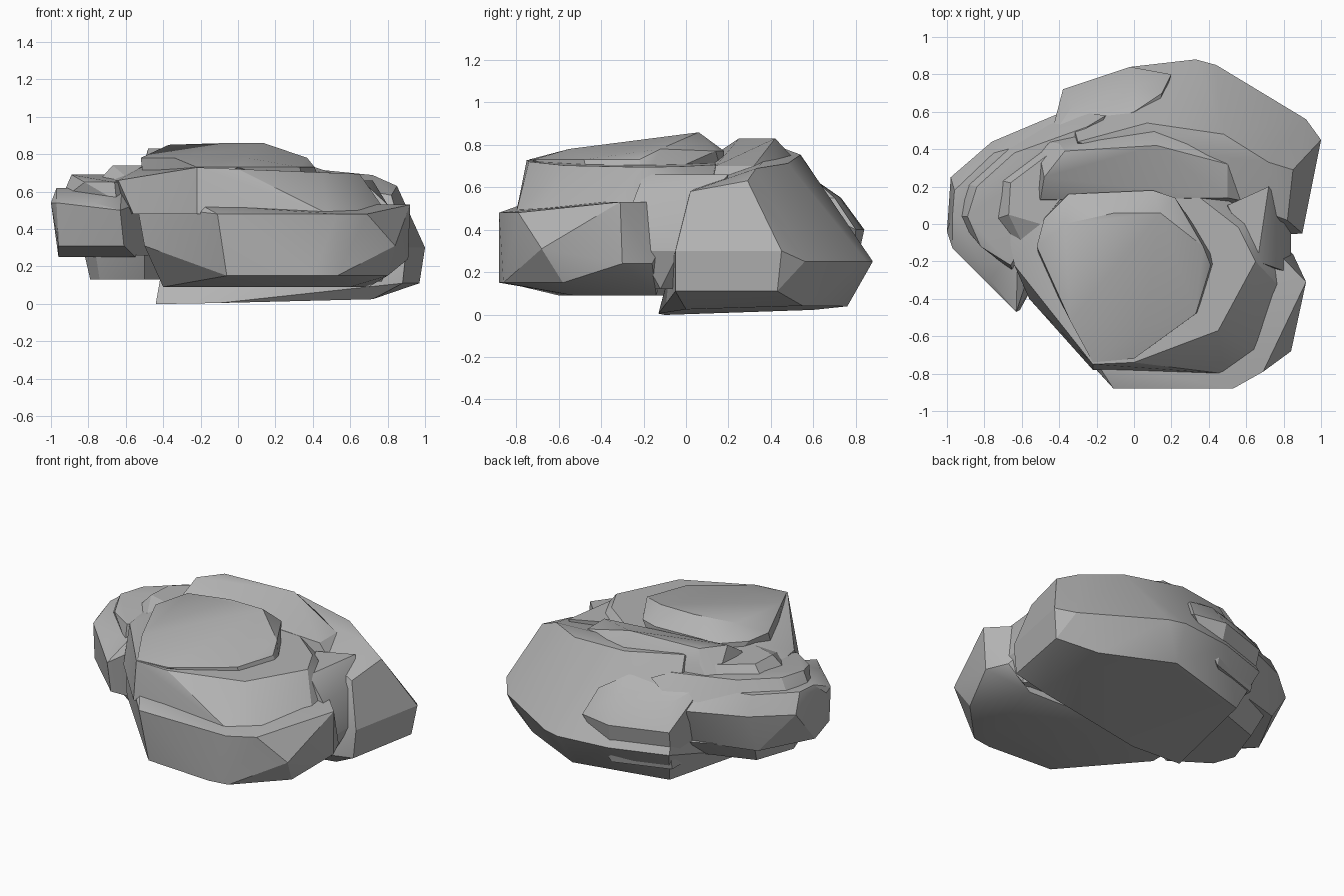
import bpy
import bmesh
import math

# Remove the default object
default_cube = bpy.data.objects.get("Cube")
if default_cube is not None:
    bpy.data.objects.remove(default_cube, do_unlink=True)

# Single stone colour
STONE_COLOUR = (0.45, 0.45, 0.45, 1.0)
stone = bpy.data.materials.new("stone_grey")
stone.use_nodes = True
stone.diffuse_color = STONE_COLOUR
shader = stone.node_tree.nodes["Principled BSDF"]
shader.inputs["Base Color"].default_value = STONE_COLOUR
shader.inputs["Roughness"].default_value = 0.9


def boulder(name, *corner_groups):
    """Make one faceted chunk of stone wrapped tightly around its corners."""
    mesh = bpy.data.meshes.new(name)
    bm = bmesh.new()
    for group in corner_groups:
        for corner in group:
            bm.verts.new(corner)
    result = bmesh.ops.convex_hull(bm, input=bm.verts[:])
    unused = {item for item in result["geom_interior"] + result["geom_unused"]
              if isinstance(item, bmesh.types.BMVert)}
    bmesh.ops.delete(bm, geom=list(unused), context="VERTS")
    bmesh.ops.dissolve_limit(bm, angle_limit=math.radians(4),
                             verts=bm.verts[:], edges=bm.edges[:])
    bmesh.ops.recalc_face_normals(bm, faces=bm.faces[:])
    bm.to_mesh(mesh)
    bm.free()
    mesh.materials.append(stone)
    chunk = bpy.data.objects.new(name, mesh)
    bpy.context.collection.objects.link(chunk)
    return chunk


def level(height, *outline):
    """Corners of a horizontal layer."""
    return [(x, y, height) for x, y in outline]


def sloped(height, slope_x, slope_y, *outline):
    """Corners of a tilted layer, with its height given at the origin."""
    return [(x, y, height + slope_x * x + slope_y * y) for x, y in outline]


# Large rear mass, carrying the lowest part of the underside
rear_mass = boulder(
    "rear_mass",
    sloped(.01, .02, .03, (-.44, -.1), (-.1, -.13), (.72, .0),
           (.74, .55), (.3, .76), (-.3, .6)),
    level(.11, (.97, .43), (.88, -.05)),
    level(.25, (.92, .56), (.44, .85), (.33, .88), (-.02, .84), (-.38, .72)),
    [(1, .45, .3), (.9, -.05, .3), (.82, .02, .58), (.85, .29, .63)],
    sloped(.76, -.1, 0, (.72, .33), (.48, .48), (.07, .54), (-.3, .44)),
)

# Front mass with its overhanging shelf
front_mass = boulder(
    "front_mass",
    level(.09, (0, -.6), (.6, -.53), (.7, -.14), (-.4, -.1), (-.4, -.3)),
    level(.15, (-.06, -.85), (.4, -.88), (.53, -.86), (.8, -.58)),
    level(.24, (.91, -.3), (.85, -.16)),
    level(.31, (.84, -.68), (-.5, -.45)),
    level(.48, (-.11, -.88), (.53, -.88), (.69, -.79)),
    level(.53, (.92, -.31), (.62, 0), (-.2, -.74), (-.54, -.4)),
)

# Saddle that fills the notch between the front and rear masses
saddle = boulder(
    "saddle",
    level(.12, (.55, -.25), (.77, -.12), (.6, .1)),
    level(.3, (.82, -.13), (.84, -.22), (.84, -.03)),
    level(.53, (.8, -.25), (.79, -.08), (.8, .08)),
    level(.66, (.66, -.2), (.68, .02), (.72, .2), (.5, .1)),
)

# Middle collar that rises from the shelf
collar = boulder(
    "collar",
    level(.48, (-.22, -.78), (.48, -.8), (.66, -.68), (.8, -.36),
          (.74, .1), (-.6, .1), (-.56, -.4)),
    sloped(.72, -.04, 0, (-.22, -.75), (0, -.74), (.45, -.57),
           (.65, -.2), (.56, -.02), (.25, .22)),
    level(.66, (-.67, -.06), (-.64, -.22), (-.5, -.42)),
    level(.74, (-.45, .15), (-.5, .0)),
)

# Tilted cap stone
cap_stone = boulder(
    "cap_stone",
    level(.62, (-.5, -.2), (-.22, -.74), (.36, -.46), (.45, -.2),
          (.1, .18), (-.4, .12)),
    sloped(.85, 0, .14, (-.37, 0), (-.1, .06), (.14, .06)),
    level(.78, (-.34, -.52), (.05, -.55), (-.52, -.12), (.37, -.12)),
    level(.73, (-.22, -.74), (0, -.72), (.33, -.48), (.41, -.22)),
    level(.77, (-.48, .03), (-.35, .16), (.1, .18), (.22, .14)),
)

# Raised ridge behind the cap
rear_ridge = boulder(
    "rear_ridge",
    level(.6, (-.55, .1), (-.52, .45), (.1, .58), (.5, .44), (.6, .12)),
    level(.83, (-.37, .39), (.12, .42), (-.48, .25)),
    level(.75, (-.5, .13), (-.3, .2), (.1, .24), (.26, .36), (-.4, .43)),
    level(.7, (.5, .14), (.5, .32), (.1, .54)),
)

# Ledge that steps out of the rear face
rear_ledge = boulder(
    "rear_ledge",
    level(.13, (-.36, .66), (0, .78), (-.36, .4)),
    level(.4, (-.38, .72), (-.02, .84), (.2, .8), (-.38, .4)),
    level(.55, (-.33, .63), (0, .73), (.15, .7), (.1, .5), (-.4, .4)),
    level(.64, (-.45, .45), (0, .6)),
)

# Left-hand stack in the front view: lobe, two steps and a low nub
side_lobe = boulder(
    "side_lobe",
    level(.25, (-.96, .02), (-.84, -.1), (-.55, -.35), (-.78, .36), (-.3, .5)),
    level(.31, (-.96, -.13), (-.61, -.46)),
    level(.5, (-.98, .25), (-.76, .44), (-.38, .6), (-.63, -.47)),
    level(.54, (-1, -.04), (-.97, -.13), (-.77, -.3)),
    level(.62, (-.97, .05), (-.96, .18), (-.75, .38), (-.62, -.1), (-.3, .5)),
)
lower_step = boulder(
    "lower_step",
    level(.55, (-.95, .04), (-.92, .22), (-.7, .42), (-.65, -.25), (-.3, .6)),
    level(.69, (-.89, .04), (-.84, .2), (-.64, .38), (-.25, .52)),
    level(.65, (-.66, -.22), (-.82, -.12), (-.15, .58)),
)
upper_step = boulder(
    "upper_step",
    level(.64, (-.76, .02), (-.74, .24), (-.5, .42), (-.55, -.2), (-.1, .55)),
    level(.74, (-.67, .05), (-.66, .22), (-.42, .4), (-.5, .0), (-.1, .5)),
)
low_nub = boulder(
    "low_nub",
    level(.13, (-.79, 0), (-.74, -.14), (-.5, -.3), (-.7, .26), (-.3, .4)),
    level(.26, (-.82, 0), (-.76, -.17), (-.5, -.38), (-.74, .34), (-.3, .55)),
)

# Soften shallow facet edges, keep strong breaks sharp
bpy.ops.object.select_all(action="DESELECT")
for chunk in (rear_mass, front_mass, saddle, collar, cap_stone, rear_ridge,
              rear_ledge, side_lobe, lower_step, upper_step, low_nub):
    chunk.select_set(True)
bpy.context.view_layer.objects.active = rear_mass
bpy.ops.object.shade_smooth_by_angle(angle=math.radians(25))
